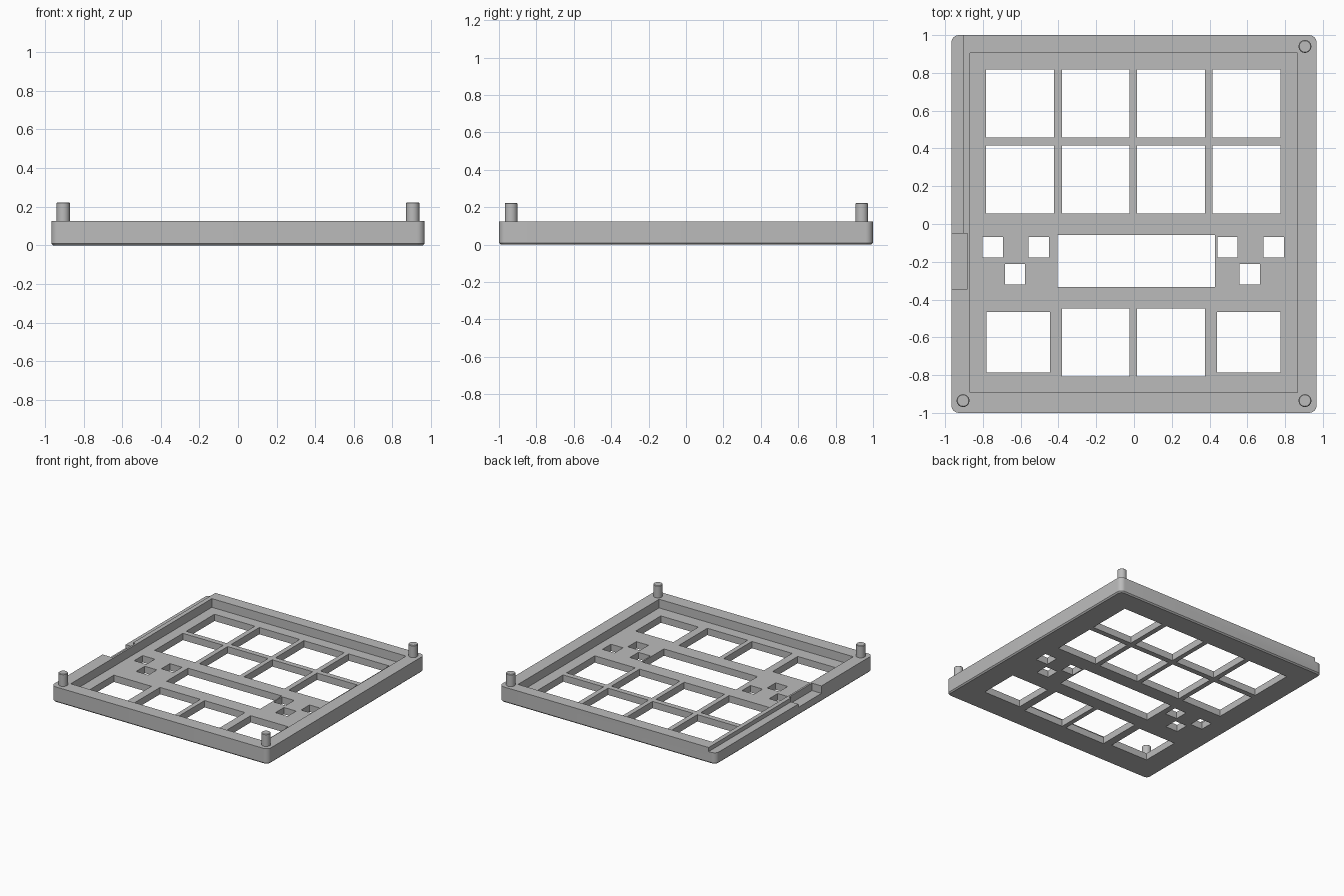
import bpy, bmesh
from mathutils import Matrix, Vector

if "Cube" in bpy.data.objects:
    bpy.data.objects.remove(bpy.data.objects["Cube"], do_unlink=True)

grey = bpy.data.materials.new("plain grey")
grey.use_nodes = True
colour = (0.5, 0.5, 0.5, 1)
grey.diffuse_color = colour
grey.node_tree.nodes["Principled BSDF"].inputs["Base Color"].default_value = colour


def add_box(bm, x0, x1, y0, y1, z0, z1):
    centre = Vector((x0 + x1, y0 + y1, z0 + z1)) / 2
    size = Matrix.Diagonal((x1 - x0, y1 - y0, z1 - z0, 1))
    return bmesh.ops.create_cube(bm, size=1, matrix=Matrix.Translation(centre) @ size)


def make_object(name, bm):
    bmesh.ops.recalc_face_normals(bm, faces=bm.faces)
    mesh = bpy.data.meshes.new(name)
    bm.to_mesh(mesh)
    bm.free()
    mesh.materials.append(grey)
    obj = bpy.data.objects.new(name, mesh)
    bpy.context.collection.objects.link(obj)
    return obj


def select(obj):
    bpy.ops.object.select_all(action='DESELECT')
    obj.select_set(True)
    bpy.context.view_layer.objects.active = obj


def carve(target, name, boxes):
    bm = bmesh.new()
    for box in boxes:
        add_box(bm, *box)
    cutter = make_object(name, bm)
    cutter.hide_render = True
    mod = target.modifiers.new(name, 'BOOLEAN')
    mod.operation = 'DIFFERENCE'
    mod.solver = 'EXACT'
    mod.object = cutter
    select(target)
    bpy.ops.object.modifier_apply(modifier=mod.name)
    bpy.data.objects.remove(cutter, do_unlink=True)


def hole(cx, cy, w, h):
    return (cx - w / 2, cx + w / 2, cy - h / 2, cy + h / 2, -0.1, 0.3)


# Tray block: rounded corners and a small chamfer underneath
TOP, FLOOR = 0.125, 0.055
bm = bmesh.new()
add_box(bm, -0.967, 0.967, -1, 1, 0, TOP)
upright = [e for e in bm.edges if abs(e.verts[0].co.z - e.verts[1].co.z) > 0.1]
bmesh.ops.bevel(bm, geom=upright, offset=0.04, segments=6, profile=0.5, affect='EDGES')
under = [e for e in bm.edges if all(v.co.z < 0.001 for v in e.verts)]
bmesh.ops.bevel(bm, geom=under, offset=0.01, segments=1, affect='EDGES')
tray = make_object("faceplate_tray", bm)

# Recess inside the rim
carve(tray, "recess_cutter", [(-0.867, 0.865, -0.893, 0.905, FLOOR, 0.3)])

# Key, window and small button openings
columns = [-0.6025, -0.2025, 0.195, 0.595]
openings = [hole(x, y, 0.36, 0.36) for x in columns for y in (0.638, 0.235)]
openings += [hole(x, -0.627, 0.36, 0.36) for x in columns[1:3]]
openings += [hole(x, -0.627, 0.335, 0.32) for x in (-0.613, 0.608)]
openings.append(hole(0.0125, -0.195, 0.835, 0.275))
for x, y in [(-0.748, -0.123), (-0.505, -0.123), (-0.63, -0.266),
             (0.495, -0.123), (0.74, -0.123), (0.613, -0.266)]:
    openings.append(hole(x, y, 0.108, 0.108))
carve(tray, "opening_cutter", openings)

# Lowered ledge and connector notch on the right-hand rim
carve(tray, "ledge_cutter", [(-1.1, -0.902, -0.05, 1.1, 0.092, 0.3)])
carve(tray, "notch_cutter", [(-1.1, -0.882, -0.345, -0.05, 0.065, 0.3)])

# Locating pegs on three corners
for name, x, y in [("front_right_peg", -0.905, -0.935), ("front_left_peg", 0.905, -0.935),
                   ("back_left_peg", 0.905, 0.94)]:
    bm = bmesh.new()
    bmesh.ops.create_cone(bm, cap_ends=True, segments=32, radius1=0.034, radius2=0.034,
                          depth=0.12, matrix=Matrix.Translation((x, y, 0.163)))
    rim = [e for e in bm.edges if all(v.co.z > 0.2 for v in e.verts)]
    bmesh.ops.bevel(bm, geom=rim, offset=0.004, segments=1, affect='EDGES')
    select(make_object(name, bm))
    bpy.ops.object.shade_smooth_by_angle()

select(tray)
bpy.ops.object.shade_smooth_by_angle()
